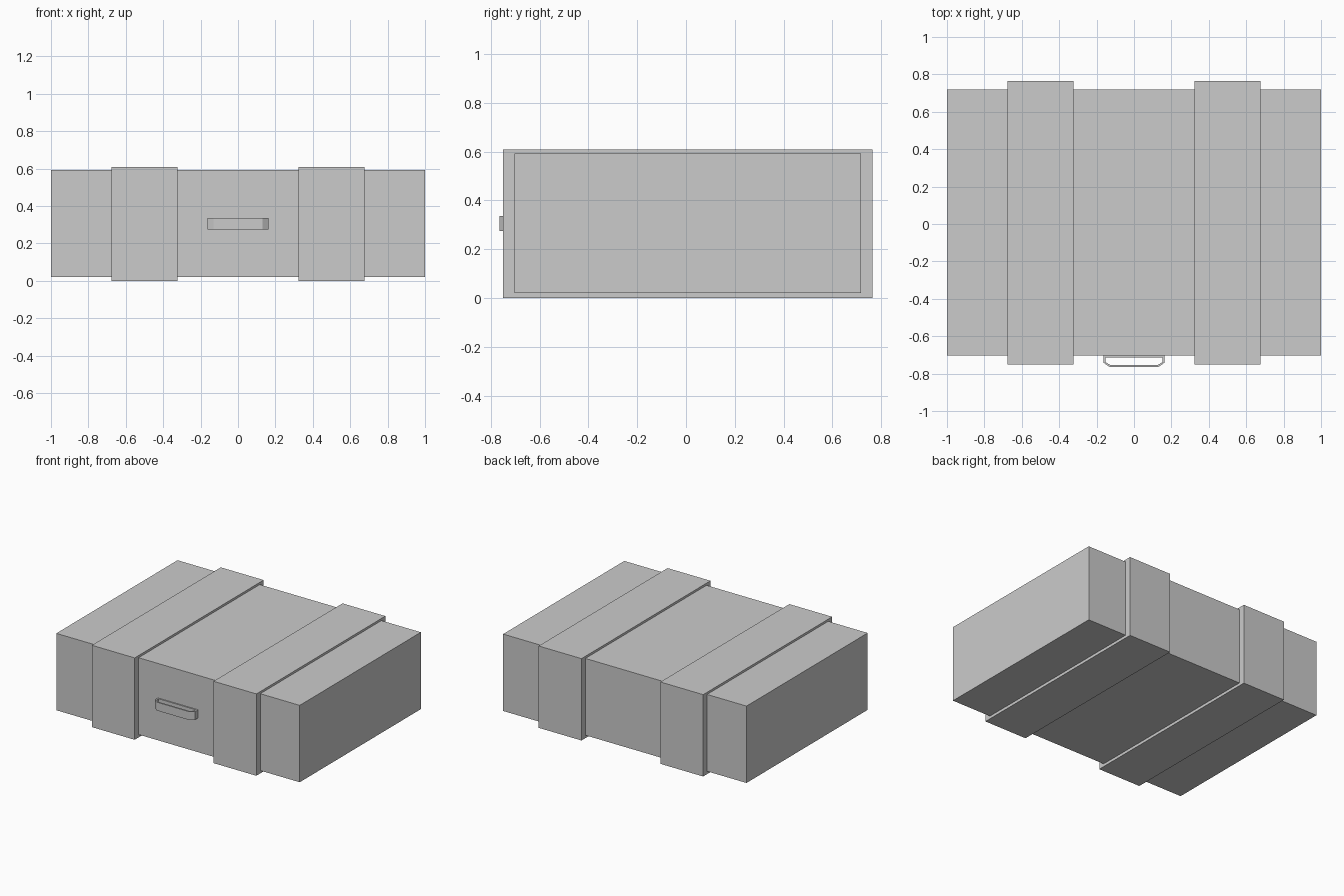
import bpy, bmesh

if "Cube" in bpy.data.objects:
    bpy.data.objects.remove(bpy.data.objects["Cube"])


def finish(bm, name):
    bmesh.ops.recalc_face_normals(bm, faces=bm.faces)
    mesh = bpy.data.meshes.new(name)
    bm.to_mesh(mesh)
    bm.free()
    obj = bpy.data.objects.new(name, mesh)
    bpy.context.collection.objects.link(obj)
    return obj


def bridge(bm, a, b):
    n = len(a)
    for i in range(n):
        j = (i + 1) % n
        bm.faces.new((a[i], a[j], b[j], b[i]))


# Cross-sections as (y min, y max, z min, z max)
BODY = (-0.704, 0.718, 0.021, 0.592)
BAND = (-0.75, 0.764, 0.0, 0.608)

# Case: one shell lofted along x, stepping out at the two wide bands
sections = [(-1, BODY)]
for x0, x1 in ((-0.676, -0.324), (0.324, 0.676)):
    sections += [(x0, BODY), (x0, BAND), (x1, BAND), (x1, BODY)]
sections.append((1, BODY))

bm = bmesh.new()
rings = []
for x, (y0, y1, z0, z1) in sections:
    corners = ((y0, z0), (y1, z0), (y1, z1), (y0, z1))
    rings.append([bm.verts.new((x, y, z)) for y, z in corners])
for a, b in zip(rings, rings[1:]):
    bridge(bm, a, b)
bm.faces.new(rings[0])
bm.faces.new(rings[-1])
finish(bm, "case_with_bands")


# Handle: flat closed loop with chamfered front corners
def loop_profile(half, back, shoulder, front, chamfer):
    right = [(half, back), (half, shoulder), (half - chamfer, front)]
    return right + [(-x, y) for x, y in reversed(right)]


outer = loop_profile(0.164, -0.703, -0.741, -0.764, 0.033)
inner = loop_profile(0.153, -0.713, -0.738, -0.753, 0.025)
bm = bmesh.new()
ob, ot, it, ib = [[bm.verts.new((x, y, z)) for x, y in profile]
                  for profile, z in ((outer, 0.274), (outer, 0.336),
                                     (inner, 0.336), (inner, 0.274))]
for a, b in ((ob, ot), (ot, it), (it, ib), (ib, ob)):
    bridge(bm, a, b)
finish(bm, "handle")
